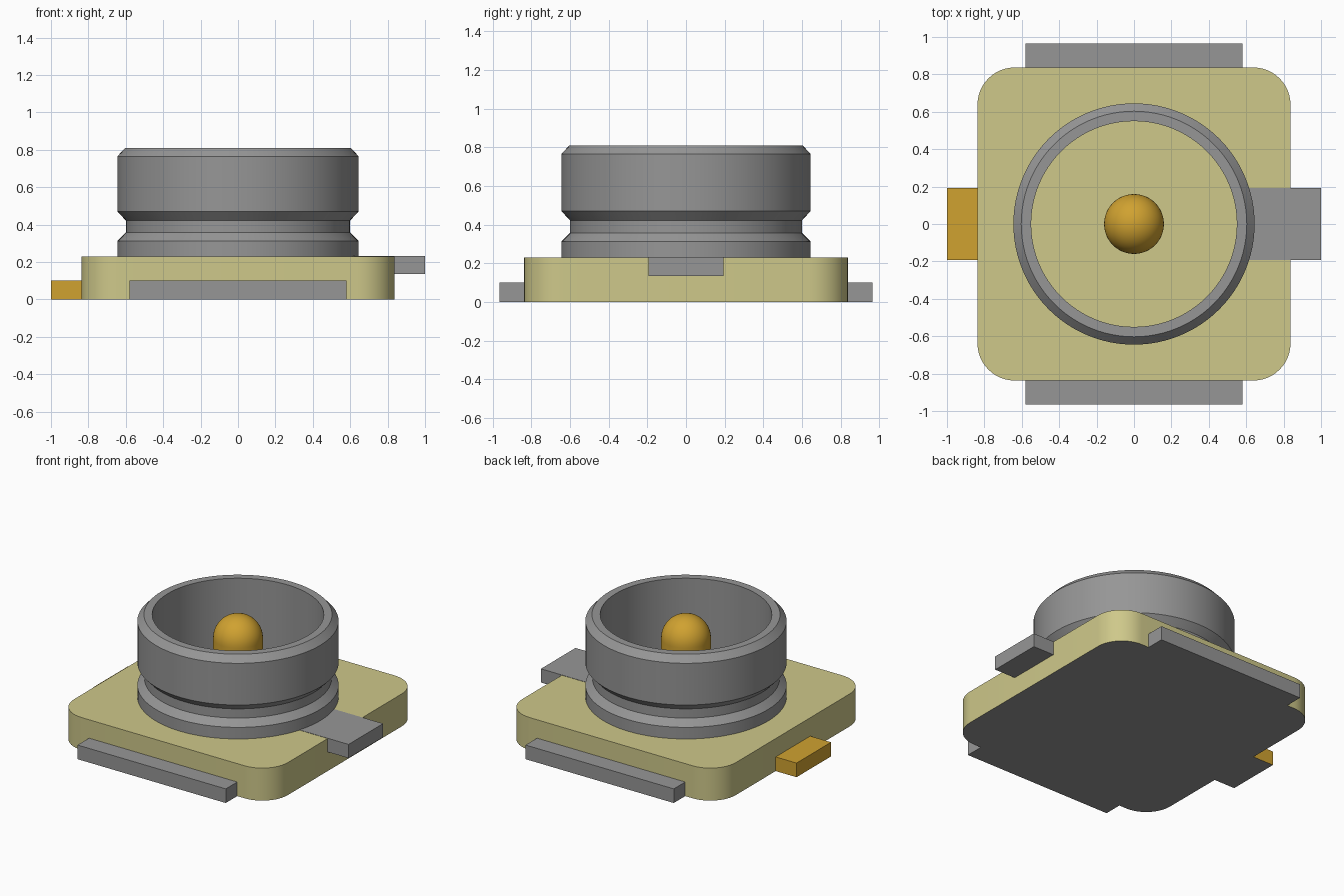
import bpy, bmesh, math
from mathutils import Matrix

cube = bpy.data.objects.get("Cube")
if cube:
    bpy.data.objects.remove(cube, do_unlink=True)


def material(name, rgb):
    m = bpy.data.materials.new(name)
    m.use_nodes = True
    m.diffuse_color = (*rgb, 1)
    m.node_tree.nodes["Principled BSDF"].inputs["Base Color"].default_value = (*rgb, 1)
    return m


GREY = material("grey metal", (0.305, 0.305, 0.305))
CREAM = material("cream plastic", (0.62, 0.58, 0.255))
GOLD = material("gold metal", (0.63, 0.36, 0.03))


def finish(name, bm, mats, smooth=False):
    bmesh.ops.recalc_face_normals(bm, faces=bm.faces)
    # undersides resting on the ground take the second material
    if len(mats) > 1:
        for f in bm.faces:
            if f.normal.z < -0.9 and f.calc_center_median().z < 0.01:
                f.material_index = 1
    me = bpy.data.meshes.new(name)
    bm.to_mesh(me)
    bm.free()
    ob = bpy.data.objects.new(name, me)
    bpy.context.collection.objects.link(ob)
    for m in mats:
        me.materials.append(m)
    if smooth:
        bpy.ops.object.select_all(action='DESELECT')
        ob.select_set(True)
        bpy.context.view_layer.objects.active = ob
        bpy.ops.object.shade_smooth_by_angle(angle=math.radians(30))
    return ob


def box(name, x, y, z, mats, corner=0):
    bm = bmesh.new()
    size = [b - a for a, b in (x, y, z)]
    mid = [(a + b) / 2 for a, b in (x, y, z)]
    bmesh.ops.create_cube(bm, size=1, matrix=Matrix.Translation(mid) @ Matrix.Diagonal((*size, 1)))
    if corner:
        upright = [e for e in bm.edges
                   if abs(e.verts[0].co.z - e.verts[1].co.z) > 0.01]
        bmesh.ops.bevel(bm, geom=upright, offset=corner, segments=12,
                        profile=0.5, affect='EDGES')
    return finish(name, bm, mats, smooth=corner > 0)


def lathe(name, profile, mats, closed=False, steps=96):
    bm = bmesh.new()
    vs = [bm.verts.new((r, 0, z)) for r, z in profile]
    pairs = list(zip(vs, vs[1:])) + ([(vs[-1], vs[0])] if closed else [])
    edges = [bm.edges.new(p) for p in pairs]
    bmesh.ops.spin(bm, geom=vs + edges, cent=(0, 0, 0), axis=(0, 0, 1),
                   angle=math.tau, steps=steps)
    bmesh.ops.remove_doubles(bm, verts=bm.verts, dist=1e-5)
    return finish(name, bm, mats, smooth=True)


# Insulating base with rounded corners
TOP = 0.23
box("base", (-0.837, 0.837), (-0.837, 0.837), (0, TOP), [CREAM, GREY], corner=0.2)

# Ground pads at front and back
for name, s in (("front_pad", -1), ("back_pad", 1)):
    box(name, (-0.58, 0.58), sorted((s * 0.82, s * 0.965)), (0, 0.1), [GREY])

# Raised ground tab and signal terminal
box("ground_tab", (0.58, 1.0), (-0.193, 0.193), (0.135, TOP + 0.002), [GREY])
box("signal_terminal", (-1.0, -0.837), (-0.193, 0.193), (0, 0.1), [GOLD, GREY])

# Outer shell with snap groove
lathe("shell", [(0.645, 0.225), (0.645, 0.312), (0.6, 0.357), (0.6, 0.422), (0.645, 0.47),
                (0.645, 0.765), (0.603, 0.81), (0.55, 0.81), (0.55, 0.225)],
      [GREY], closed=True)

# Centre pin with domed tip
R, CZ = 0.16, 0.645
dome = [(R * math.cos(a), CZ + R * math.sin(a))
        for a in (math.pi / 2 * i / 12 for i in range(12))]
lathe("centre_pin", [(0, 0.22), (R, 0.22)] + dome + [(0, CZ + R)], [GOLD], steps=48)

# Keyed floor insert: a disc joined with a slot running to the shell wall
a0 = math.acos(0.22 / 0.355)
y1 = math.sqrt(0.55 ** 2 - 0.22 ** 2)
half = [(0.355 * math.cos(t), 0.355 * math.sin(t))
        for t in (-a0 + 2 * a0 * i / 24 for i in range(25))]
half = [(0.22, -y1)] + half + [(0.22, y1)]
outline = half + [(-x, -y) for x, y in half]
bm = bmesh.new()
face = bm.faces.new([bm.verts.new((x, y, TOP - 0.002)) for x, y in outline])
ext = bmesh.ops.extrude_face_region(bm, geom=[face])
for v in ext["geom"]:
    if isinstance(v, bmesh.types.BMVert):
        v.co.z += 0.005
finish("floor_insert", bm, [CREAM])
